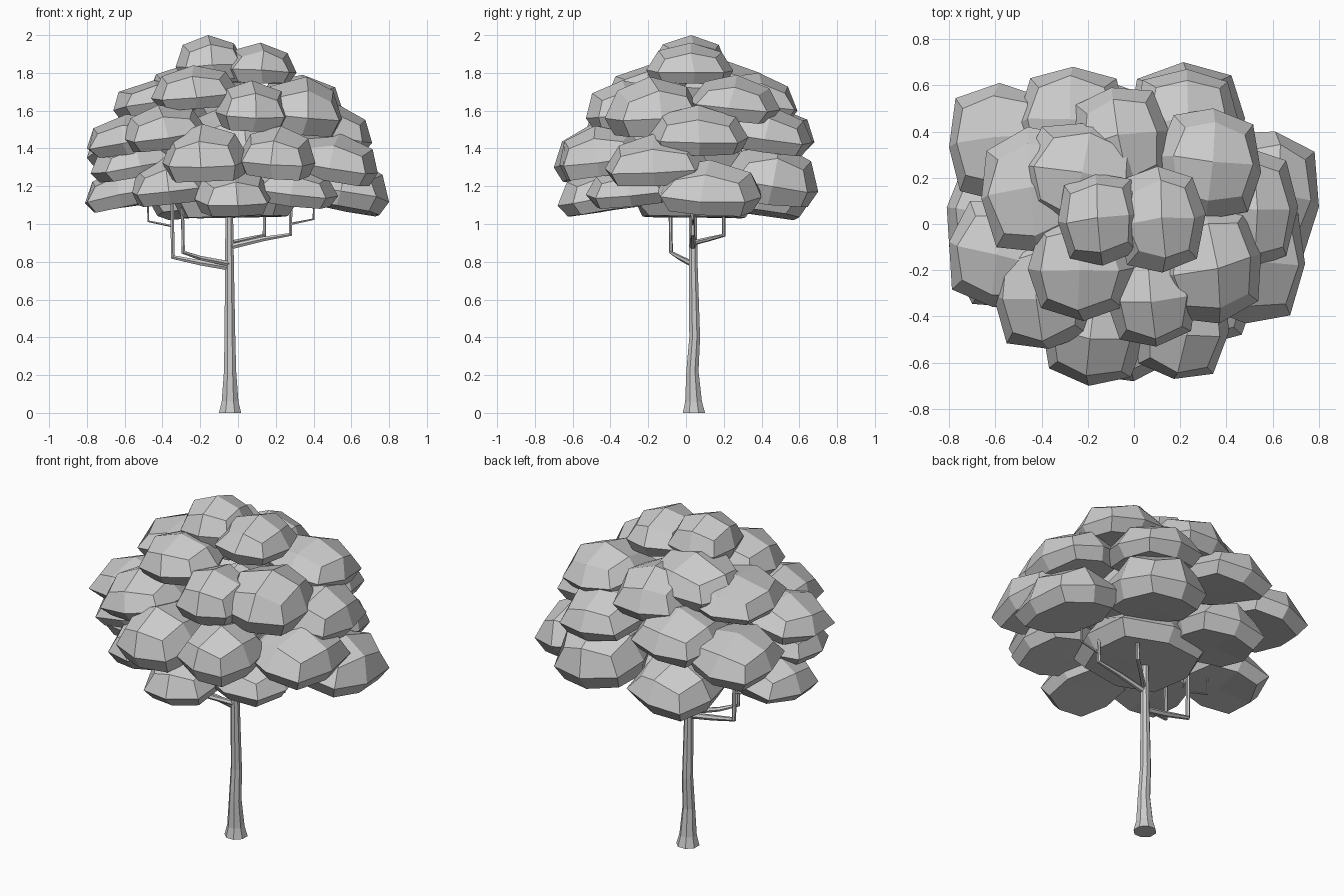
import bpy, bmesh, math, random
from mathutils import Matrix, Vector

if "Cube" in bpy.data.objects:
    bpy.data.objects.remove(bpy.data.objects["Cube"])

random.seed(4)

# Leaf clumps by tier: x0, x1, y0, y1, z0, z1 extents
CROWN = [
    (-.33, .04, -.18, .22, 1.76, 2.0), (-.07, .31, -.21, .25, 1.74, 1.96),
]
UPPER = [
    (-.46, .0, -.42, .04, 1.6, 1.84), (.1, .55, -.43, .08, 1.46, 1.78),
    (.1, .55, .02, .5, 1.53, 1.79), (-.12, .27, -.53, -.1, 1.49, 1.76),
    (-.48, .04, -.02, .44, 1.6, 1.86), (-.66, -.2, -.12, .42, 1.55, 1.76),
    (-.27, .15, .13, .59, 1.53, 1.8),
]
MIDDLE = [
    (-.61, -.17, -.54, -.05, 1.38, 1.63), (-.8, -.34, -.36, .1, 1.35, 1.58),
    (-.8, -.35, .1, .61, 1.27, 1.54), (-.51, -.03, .18, .68, 1.36, 1.63),
    (.28, .71, -.2, .33, 1.36, 1.63), (.0, .46, .18, .67, 1.36, 1.62),
    (.26, .74, -.43, .12, 1.2, 1.48), (.0, .41, -.67, -.2, 1.23, 1.52),
    (-.4, .06, -.7, -.2, 1.22, 1.53), (-.3, .3, -.35, .35, 1.25, 1.65),
]
LOWER = [
    (-.23, .18, -.68, -.2, 1.04, 1.29), (.08, .53, -.53, -.05, 1.08, 1.31),
    (-.56, -.15, -.53, -.05, 1.09, 1.35), (-.81, -.37, -.2, .27, 1.06, 1.3),
    (-.78, -.33, -.36, .1, 1.22, 1.44), (.34, .8, -.15, .4, 1.04, 1.34),
    (-.02, .48, .2, .7, 1.09, 1.43), (-.47, .0, .18, .65, 1.02, 1.32),
    (-.34, .32, -.27, .37, 1.03, 1.3),
]


def add_clump(name, x0, x1, y0, y1, z0, z1):
    """Flat-bottomed blocky dome, leaning outwards, fitted to its extents."""
    bm = bmesh.new()
    bmesh.ops.create_cube(bm, size=2)
    bmesh.ops.subdivide_edges(bm, edges=bm.edges[:], cuts=1, use_grid_fill=True)
    radius = {1: .75, 0: 1.0, -1: .84}
    for v in bm.verts:
        i, j, k = (round(c) for c in v.co)
        n = abs(i) + abs(j)
        r = radius[k] * (.79 if n == 2 else 1)
        z = {1: (1, .58, .28)[n], 0: -.36, -1: -.95}[k]
        v.co = Vector((i * r, j * r, z)) + Vector(random.uniform(-.04, .04) for _ in range(3))
    cx, cy = (x0 + x1) / 2, (y0 + y1) / 2
    half = Vector(((x1 - x0) / 2, (y1 - y0) / 2, (z1 - z0) / 2))
    lean = Matrix.Rotation(.22 * min(1, math.hypot(cx, cy) / .6), 4, Vector((-cy, cx, 0)))
    turn = Matrix.Rotation(random.uniform(-.2, .2), 4, 'Z')
    bm.transform(lean @ Matrix.Diagonal((*half, 1)) @ turn)
    for a, (lo, hi) in enumerate(((x0, x1), (y0, y1), (z0, z1))):
        vals = [v.co[a] for v in bm.verts]
        m, s = min(vals), max(vals) - min(vals)
        for v, c in zip(bm.verts, vals):
            v.co[a] = lo + (c - m) / s * (hi - lo)
    add_object(name, bm)


def add_limb(name, path, sides):
    """Tapered faceted tube along points (x, y, z, radius)."""
    bm = bmesh.new()
    pts = [Vector(p[:3]) for p in path]
    rings = []
    for n, p in enumerate(path):
        d = Vector((0, 0, 1)) if name == "trunk" else \
            ((pts[n] - pts[max(n - 1, 0)]).normalized()
             + (pts[min(n + 1, len(pts) - 1)] - pts[n]).normalized()).normalized()
        ref = Vector((0, 1, 0)) if abs(d.y) < .8 else Vector((1, 0, 0))
        u = ref.cross(d).normalized()
        w = d.cross(u)
        rings.append([bm.verts.new(pts[n] + p[3] * (u * math.cos(t) + w * math.sin(t)))
                      for t in (math.tau * (s + .5) / sides for s in range(sides))])
    for a, b in zip(rings, rings[1:]):
        for s in range(sides):
            e = (s + 1) % sides
            bm.faces.new((a[s], a[e], b[e], b[s]))
    bm.faces.new(rings[0][::-1])
    bm.faces.new(rings[-1])
    bmesh.ops.recalc_face_normals(bm, faces=bm.faces[:])
    add_object(name, bm)


def add_object(name, bm):
    mesh = bpy.data.meshes.new(name)
    bm.to_mesh(mesh)
    bm.free()
    bpy.context.collection.objects.link(bpy.data.objects.new(name, mesh))


# Foliage
for tier, clumps in (("crown", CROWN), ("upper", UPPER), ("middle", MIDDLE), ("lower", LOWER)):
    for n, box in enumerate(clumps):
        add_clump(f"{tier}_leaves_{n + 1}", *box)

# Trunk with flared foot
add_limb("trunk", [(-.042, .042, 0, .064), (-.042, .04, .06, .048), (-.042, .034, .22, .035),
                   (-.043, .046, .4, .031), (-.045, .038, .8, .025), (-.047, .036, 1.15, .021)], 8)

# Branches: sideways arm, then a straight riser
add_limb("left_branch", [(-.05, .036, .77, .018), (-.2, .036, .795, .016),
                         (-.345, .04, .825, .014), (-.35, .04, 1.15, .011)], 6)
add_limb("left_front_branch", [(-.05, .03, .79, .016), (-.2, -.03, .82, .013),
                               (-.29, -.08, .85, .011), (-.295, -.083, 1.15, .009)], 6)
add_limb("left_twig", [(-.35, .04, .99, .007), (-.475, .05, 1.015, .006), (-.477, .05, 1.15, .005)], 5)
add_limb("right_branch", [(-.04, .036, .88, .017), (.13, .036, .92, .014),
                          (.278, .036, .945, .012), (.28, .036, 1.15, .010)], 6)
add_limb("right_back_branch", [(-.04, .036, .9, .014), (.05, .12, .92, .012),
                               (.14, .2, .94, .011), (.142, .2, 1.15, .009)], 6)
add_limb("right_twig", [(.28, .036, 1.0, .007), (.4, .036, 1.025, .006), (.402, .036, 1.15, .005)], 5)
